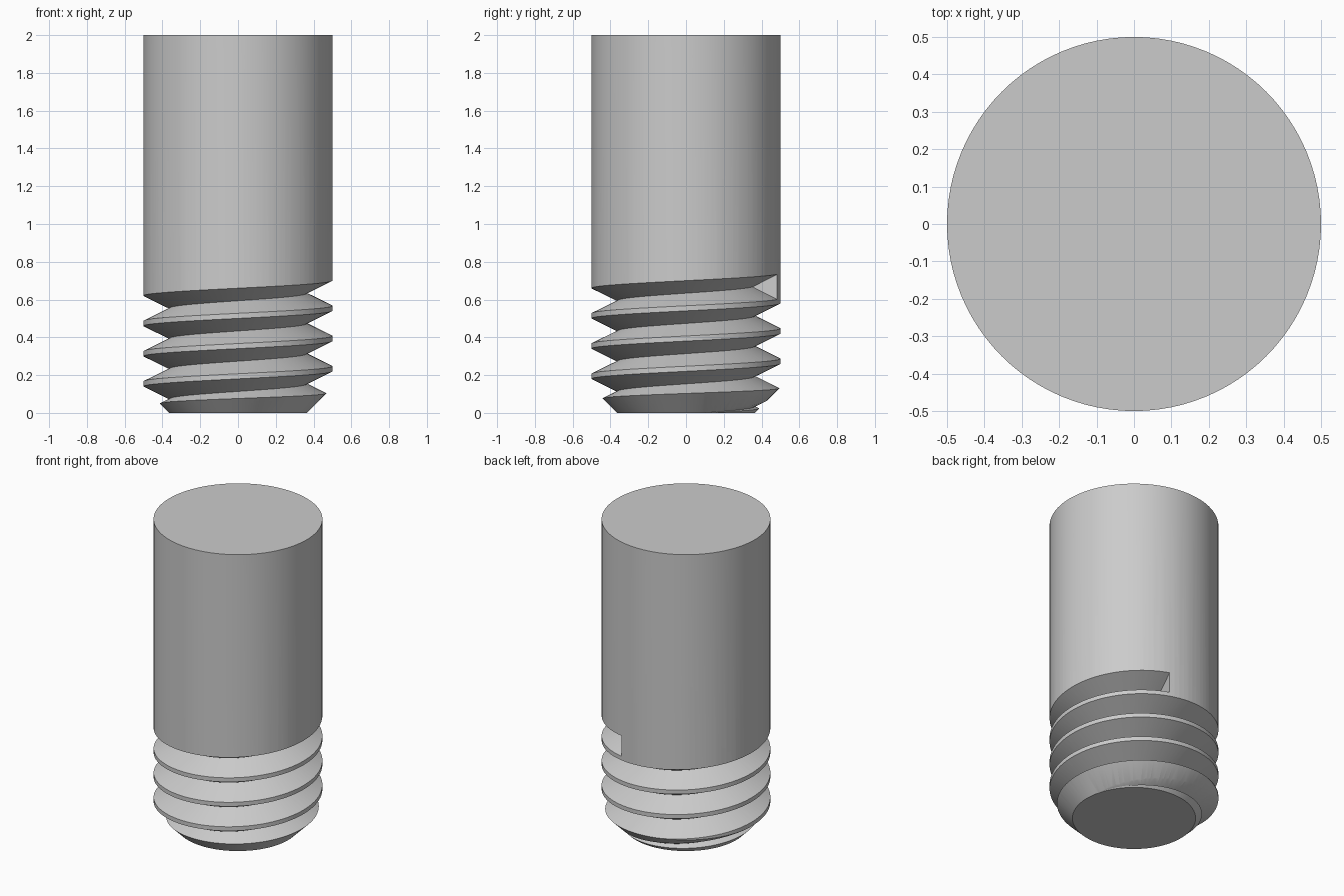
import bpy, bmesh, math

if "Cube" in bpy.data.objects:
    bpy.data.objects.remove(bpy.data.objects["Cube"])

SEG = 96            # sides around the shaft
R, ROOT = 0.5, 0.365
PITCH = 0.16
END_ANGLE, END_Z = math.radians(75), 0.667   # where the groove stops
TURNS = 5
SLOPE = 0.0665 / (R - ROOT)                  # groove half height per unit of depth


def make_object(name, rings, closed_rings=True):
    """Skin a list of rings of points and cap both ends."""
    bm = bmesh.new()
    loops = [[bm.verts.new(p) for p in ring] for ring in rings]
    n = len(loops[0])
    for a, b in zip(loops, loops[1:]):
        for i in range(n):
            j = (i + 1) % n
            bm.faces.new((a[i], a[j], b[j], b[i]))
    bm.faces.new(loops[0][::-1])
    bm.faces.new(loops[-1])
    bmesh.ops.recalc_face_normals(bm, faces=bm.faces)
    mesh = bpy.data.meshes.new(name)
    bm.to_mesh(mesh)
    bm.free()
    obj = bpy.data.objects.new(name, mesh)
    bpy.context.collection.objects.link(obj)
    return obj


def polar(r, a, z):
    return (r * math.cos(a), r * math.sin(a), z)


# Shaft with a 45 degree chamfer at the foot
shaft = make_object("threaded_shaft", [
    [polar(r, 2 * math.pi * i / SEG, z) for i in range(SEG)]
    for r, z in ((ROOT, 0), (R, R - ROOT), (R, 2))])

# Helical V cutter, running from below the foot up to the groove end
out = 0.515
half = SLOPE * (out - ROOT)
sections = []
for i in range(TURNS * SEG + 1):
    turn = i / SEG - TURNS
    a, z = END_ANGLE + 2 * math.pi * turn, END_Z + PITCH * turn
    sections.append([polar(ROOT, a, z), polar(out, a, z + half), polar(out, a, z - half)])
cutter = make_object("thread_cutter", sections)

# Cut the thread
cut = shaft.modifiers.new("thread", 'BOOLEAN')
cut.operation = 'DIFFERENCE'
cut.solver = 'EXACT'
cut.object = cutter
bpy.context.view_layer.objects.active = shaft
shaft.select_set(True)
bpy.ops.object.modifier_apply(modifier=cut.name)
bpy.data.objects.remove(cutter)

# Plain grey metal, smooth with sharp thread edges
grey = bpy.data.materials.new("grey_metal")
grey.diffuse_color = (0.6, 0.6, 0.6, 1)
grey.use_nodes = True
grey.node_tree.nodes["Principled BSDF"].inputs["Base Color"].default_value = grey.diffuse_color
shaft.data.materials.clear()
shaft.data.materials.append(grey)
bpy.ops.object.shade_smooth_by_angle(angle=math.radians(30))
